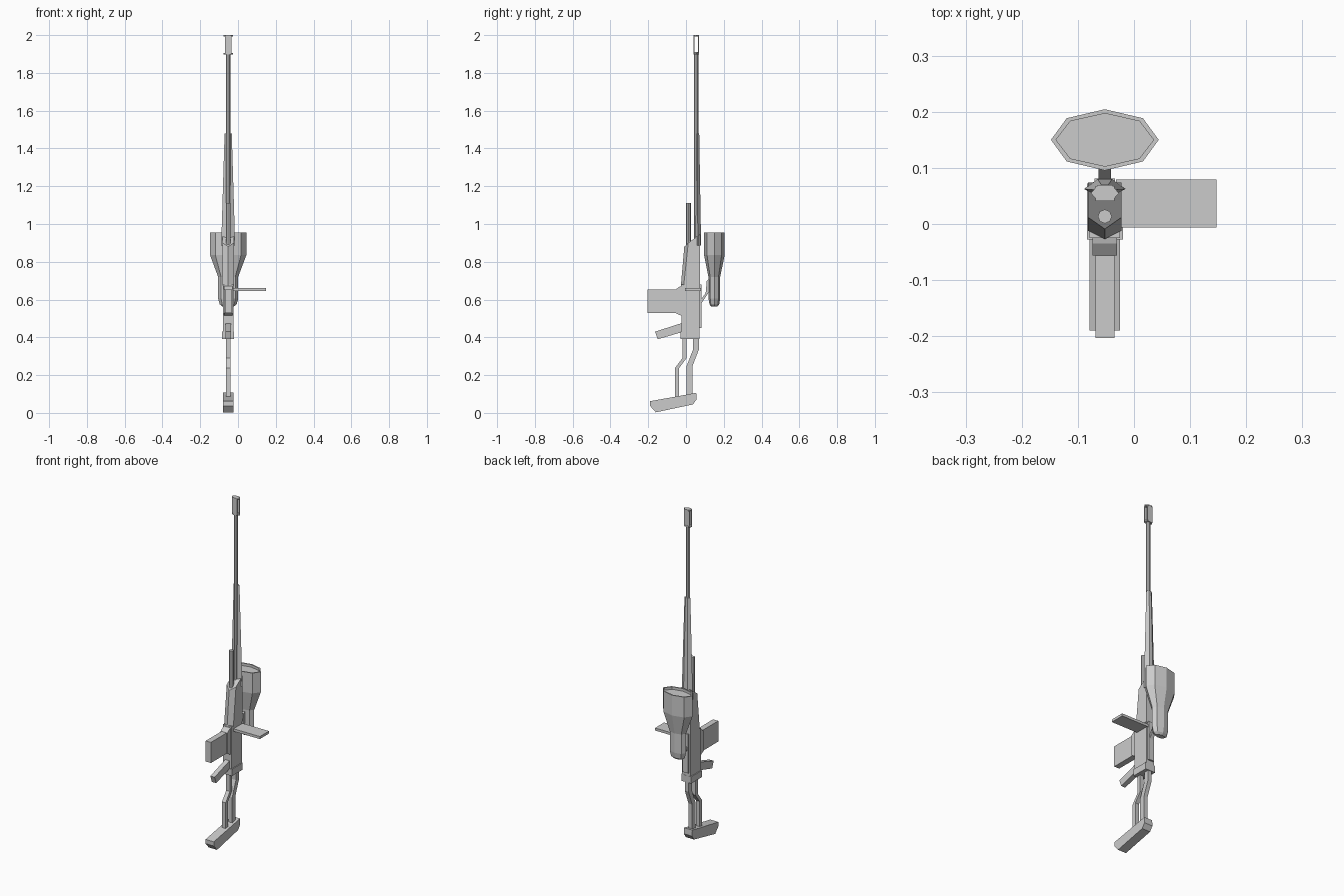
import bpy, bmesh, math
from mathutils import Vector

CX = -0.052  # centre plane of the rifle


def make(name, verts, faces):
    me = bpy.data.meshes.new(name)
    me.from_pydata([(x + CX, y, z) for x, y, z in verts], [], faces)
    bm = bmesh.new()
    bm.from_mesh(me)
    bmesh.ops.recalc_face_normals(bm, faces=bm.faces)
    bm.to_mesh(me)
    bm.free()
    ob = bpy.data.objects.new(name, me)
    bpy.context.collection.objects.link(ob)
    return ob


def loft(name, rings):
    """Skin a list of equal-length rings and cap both ends."""
    n = len(rings[0])
    verts = [p for r in rings for p in r]
    faces = [(k * n + i, k * n + (i + 1) % n, (k + 1) * n + (i + 1) % n, (k + 1) * n + i)
             for k in range(len(rings) - 1) for i in range(n)]
    faces += [tuple(range(n)), tuple(range(len(verts) - n, len(verts)))]
    return make(name, verts, faces)


def side_profile(name, pts, hw):
    """Extrude a (y, z) profile across the rifle's width."""
    return loft(name, [[(s * hw, y, z) for y, z in pts] for s in (-1, 1)])


def box(name, x0, x1, y0, y1, z0, z1):
    return loft(name, [[(x0, y0, z), (x1, y0, z), (x1, y1, z), (x0, y1, z)] for z in (z0, z1)])


def ring(n, rx, ry, y, z):
    return [(rx * math.cos(2 * math.pi * i / n), y + ry * math.sin(2 * math.pi * i / n), z)
            for i in range(n)]


def tube_path(name, path, w, hw):
    """Flat bar following a (y, z) path."""
    return side_profile(name, [(y - w / 2, z) for y, z in path]
                        + [(y + w / 2, z) for y, z in reversed(path)], hw)


# barrel and gas tube
loft("barrel", [ring(8, 0.011, 0.011, 0.054, z) for z in (0.88, 1.91)])
loft("gas_tube", [ring(8, 0.0125, 0.0125, 0.0135, z) for z in (0.85, 1.11)])

# muzzle brake: two caps joined by front and back plates
for nm, z0, z1 in (("lower", 1.898, 1.906), ("upper", 1.993, 2.0)):
    loft("muzzle_cap_" + nm, [ring(6, 0.025, 0.0165, 0.055, z) for z in (z0, z1)])
box("muzzle_plate_front", -0.017, 0.017, 0.041, 0.046, 1.9, 1.998)
box("muzzle_plate_back", -0.017, 0.017, 0.063, 0.068, 1.9, 1.998)

# tapering handguard behind the barrel
loft("handguard", [
    [(-w, y, z), (-w * 0.35, y2, z), (w * 0.35, y2, z), (w, y, z), (w * 0.35, y0, z), (-w * 0.35, y0, z)]
    for w, y0, y, y2, z in ((0.037, 0.05, 0.0625, 0.08, 0.885), (0.019, 0.056, 0.061, 0.07, 1.48))])

# receiver
box("receiver_body", -0.027, 0.027, -0.025, 0.071, 0.42, 0.68)
box("receiver_end_block", -0.032, 0.032, -0.028, 0.072, 0.39, 0.43)
loft("receiver_nose", [
    [(0, yf, zf), (0.03, ys, zs), (0.03, 0.074, zb), (-0.03, 0.074, zb), (-0.03, ys, zs)]
    for yf, zf, ys, zs, zb in ((-0.027, 0.675, -0.012, 0.675, 0.675),
                               (-0.009, 0.88, 0.012, 0.90, 0.945))])
box("receiver_rail", -0.018, 0.018, 0.068, 0.081, 0.45, 0.68)

# side plate
box("side_plate", 0.02, 0.199, -0.006, 0.079, 0.645, 0.66)

# magazine and its flared well
box("magazine", -0.017, 0.017, -0.203, -0.04, 0.53, 0.652)
side_profile("magazine_well", [(-0.02, 0.515), (-0.02, 0.672), (-0.035, 0.668), (-0.056, 0.652),
                               (-0.056, 0.53), (-0.035, 0.518)], 0.022)

# grip
side_profile("grip", [(-0.164, 0.43), (-0.02, 0.476), (-0.02, 0.428), (-0.15, 0.39)], 0.014)

# skeleton stock
tube_path("stock_bar_front", [(-0.008, 0.40), (-0.008, 0.29), (-0.047, 0.238), (-0.047, 0.07)], 0.022, 0.012)
tube_path("stock_bar_back", [(0.053, 0.40), (0.053, 0.336), (0.018, 0.246), (0.018, 0.08)], 0.031, 0.012)
side_profile("butt_pad", [(-0.19, 0.062), (0, 0.096), (0.054, 0.107), (0.056, 0.072), (0.037, 0.045),
                          (-0.16, 0.003), (-0.19, 0.037)], 0.027)

# wide scope with a recessed lens, on its mount
loft("scope", [ring(8, rx, ry, 0.15, z) for rx, ry, z in (
    (0.03, 0.016, 0.563), (0.045, 0.026, 0.575), (0.053, 0.031, 0.605), (0.053, 0.031, 0.72),
    (0.096, 0.0545, 0.835), (0.096, 0.0545, 0.955), (0.087, 0.047, 0.955), (0.087, 0.047, 0.94))])
side_profile("scope_mount", [(0.07, 0.55), (0.085, 0.585), (0.122, 0.64), (0.125, 0.71), (0.11, 0.70),
                             (0.104, 0.635), (0.07, 0.585)], 0.011)
